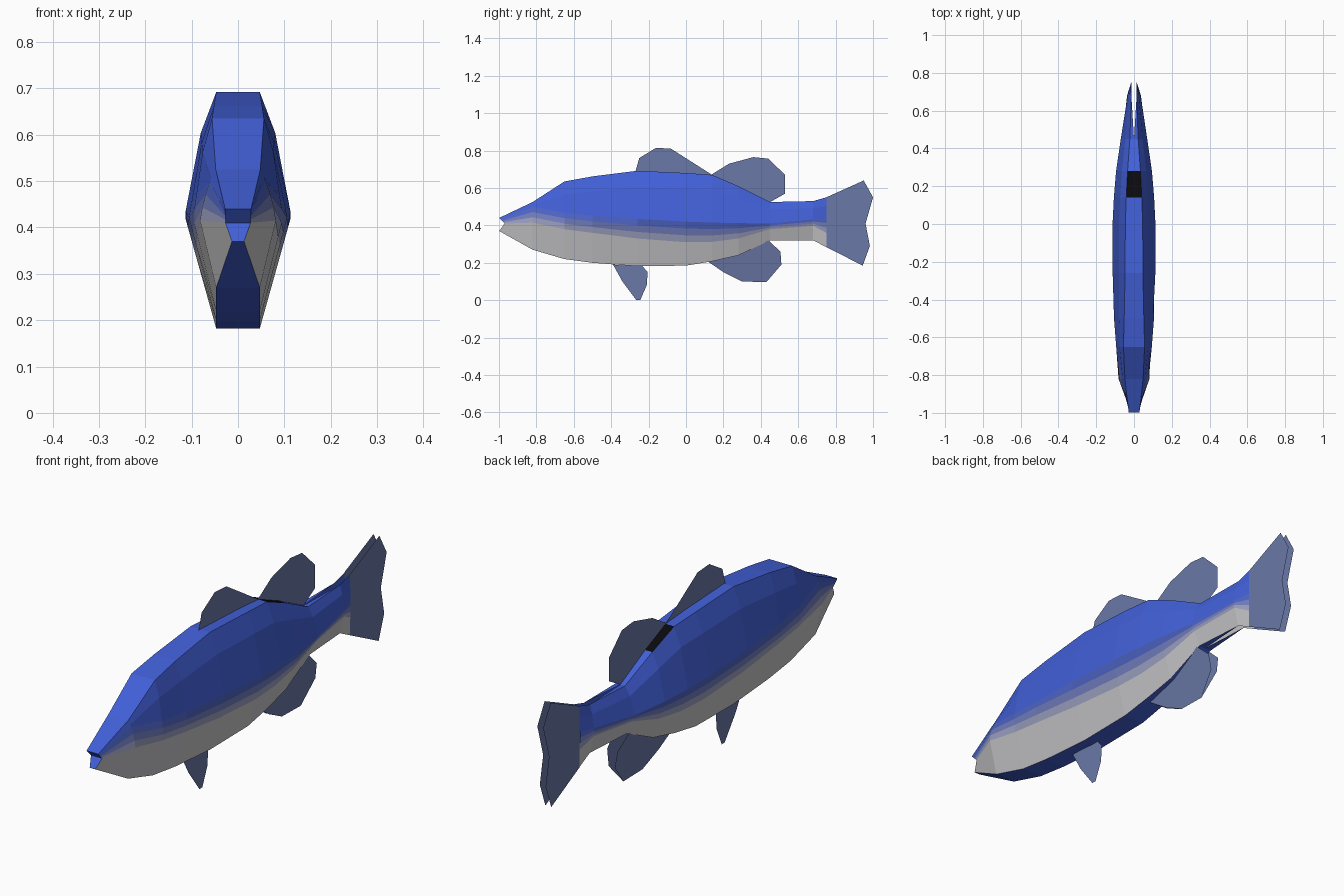
import bpy, bmesh

if "Cube" in bpy.data.objects:
    bpy.data.objects.remove(bpy.data.objects["Cube"])


def material(name, rgb):
    m = bpy.data.materials.new(name)
    lin = [((c / 255 + 0.055) / 1.055) ** 2.4 if c > 10 else c / 255 / 12.92 for c in rgb]
    m.diffuse_color = (*lin, 1)
    m.use_nodes = True
    m.node_tree.nodes["Principled BSDF"].inputs["Base Color"].default_value = m.diffuse_color
    return m


BLUE = material("back blue", (66, 96, 216))
BAND1 = material("flank blue", (78, 101, 198))
BAND2 = material("flank lavender", (115, 127, 192))
BAND3 = material("flank pale", (158, 163, 196))
GREY = material("belly grey", (200, 200, 203))
FIN = material("fin slate", (106, 120, 167))
BLACK = material("black", (10, 10, 12))


def finish(bm, name, mats):
    bmesh.ops.remove_doubles(bm, verts=bm.verts, dist=1e-5)
    bmesh.ops.recalc_face_normals(bm, faces=bm.faces)
    me = bpy.data.meshes.new(name)
    bm.to_mesh(me)
    bm.free()
    for m in mats:
        me.materials.append(m)
    ob = bpy.data.objects.new(name, me)
    bpy.context.collection.objects.link(ob)
    return ob


# Body stations: y, top z, band upper z, band lower z, bottom z, widest z,
# then half widths at top, widest and bottom
STATIONS = [
    (-1.00, .440, .432, .410, .370, .41, .028, .027, .013),
    (-0.82, .525, .500, .415, .270, .42, .048, .083, .047),
    (-0.65, .635, .468, .380, .220, .42, .056, .097, .047),
    (-0.50, .662, .452, .360, .200, .42, .052, .106, .047),
    (-0.26, .692, .435, .330, .182, .425, .047, .115, .047),
    (0.00, .680, .420, .310, .185, .425, .046, .115, .047),
    (0.14, .670, .415, .312, .208, .42, .041, .108, .044),
    (0.28, .610, .412, .330, .240, .415, .034, .096, .038),
    (0.45, .525, .410, .380, .320, .41, .022, .070, .030),
    (0.68, .530, .432, .398, .320, .41, .014, .037, .014),
    (0.75, .550, .440, .360, .284, .41, .013, .015, .013),
]


def half_ring(st):
    """Points from the back ridge down to the keel on the +x side."""
    y, top, up, lo, bot, mid, wt, wm, wb = st
    sh = max(mid + .67 * (top - mid), up + .3 * (top - up))
    zs = [top, sh] + [up + (lo - up) * i / 3 for i in range(4)] + [bot]
    pts = []
    for z in zs:
        if z >= mid:
            t = (z - mid) / (top - mid)
            knee = wt + .49 * (wm - wt)
            w = wm + (knee - wm) * t / .67 if t < .67 else knee + (wt - knee) * (t - .67) / .33
        else:
            w = wm + (wb - wm) * (mid - z) / (mid - bot)
        # open mouth: the middle of the snout is set back
        dy = max(0, .035 * (1 - abs(z - .405) / .036)) if y == -1 else 0
        pts.append((w, y + dy, z))
    return pts


# Body: mirrored flanks, flat back and keel strips, mouth
bm = bmesh.new()
rings = [half_ring(s) for s in STATIONS]


def face(pts, mat):
    f = bm.faces.new([bm.verts.new(p) for p in pts])
    f.material_index = mat


def flip(p):
    return (-p[0], p[1], p[2])


ROW_MATS = [0, 0, 1, 2, 3, 4]
for i, (a, b) in enumerate(zip(rings, rings[1:])):
    for r, m in enumerate(ROW_MATS):
        quad = [a[r], b[r], b[r + 1], a[r + 1]]
        face(quad, m)
        face([flip(p) for p in reversed(quad)], m)
    for r in (0, -1):
        if i < 8:
            face([a[r], b[r], flip(b[r]), flip(a[r])], 5 if (r == 0 and i == 6) else 0)
        elif i == 8:
            # strips split into two slivers with a gap ahead of the tail
            centre = (0, a[r][1], a[r][2])
            face([a[r], b[r], centre], 0)
            face([centre, flip(b[r]), flip(a[r])], 0)
for p, q in zip(rings[0], rings[0][1:]):
    face([p, q, flip(q), flip(p)], 0)
finish(bm, "body", [BLUE, BAND1, BAND2, BAND3, GREY, BLACK])


def fin(name, outline, spread=None):
    """Paper-thin fin; spread(z) gives the half gap of a two-sheet fin."""
    bm = bmesh.new()
    for s in ((1, -1) if spread else (0,)):
        pts = [(s * spread(z) if s else 0, y, z) for y, z in outline]
        bm.faces.new([bm.verts.new(p) for p in pts])
    finish(bm, name, [FIN])


# Fins
fin("front_dorsal_fin", [(-.27, .69), (-.25, .76), (-.16, .815), (-.08, .81), (.14, .67), (0, .68)])
fin("rear_dorsal_fin", [(.13, .668), (.23, .73), (.36, .765), (.44, .757), (.53, .67),
                        (.53, .57), (.45, .525), (.28, .61)])
fin("pelvic_fin", [(-.39, .19), (-.34, .10), (-.265, 0), (-.245, 0), (-.21, .08),
                   (-.205, .15), (-.235, .185)])
fin("anal_fin", [(.12, .205), (.20, .15), (.30, .10), (.43, .097), (.51, .19),
                 (.505, .26), (.44, .32), (.28, .24)], lambda z: .15 * (z - .097) + .0005)
fin("tail_fin", [(.75, .55), (.95, .64), (1.0, .55), (.96, .41), (.983, .29),
                 (.945, .185), (.75, .284)], lambda z: .014)
